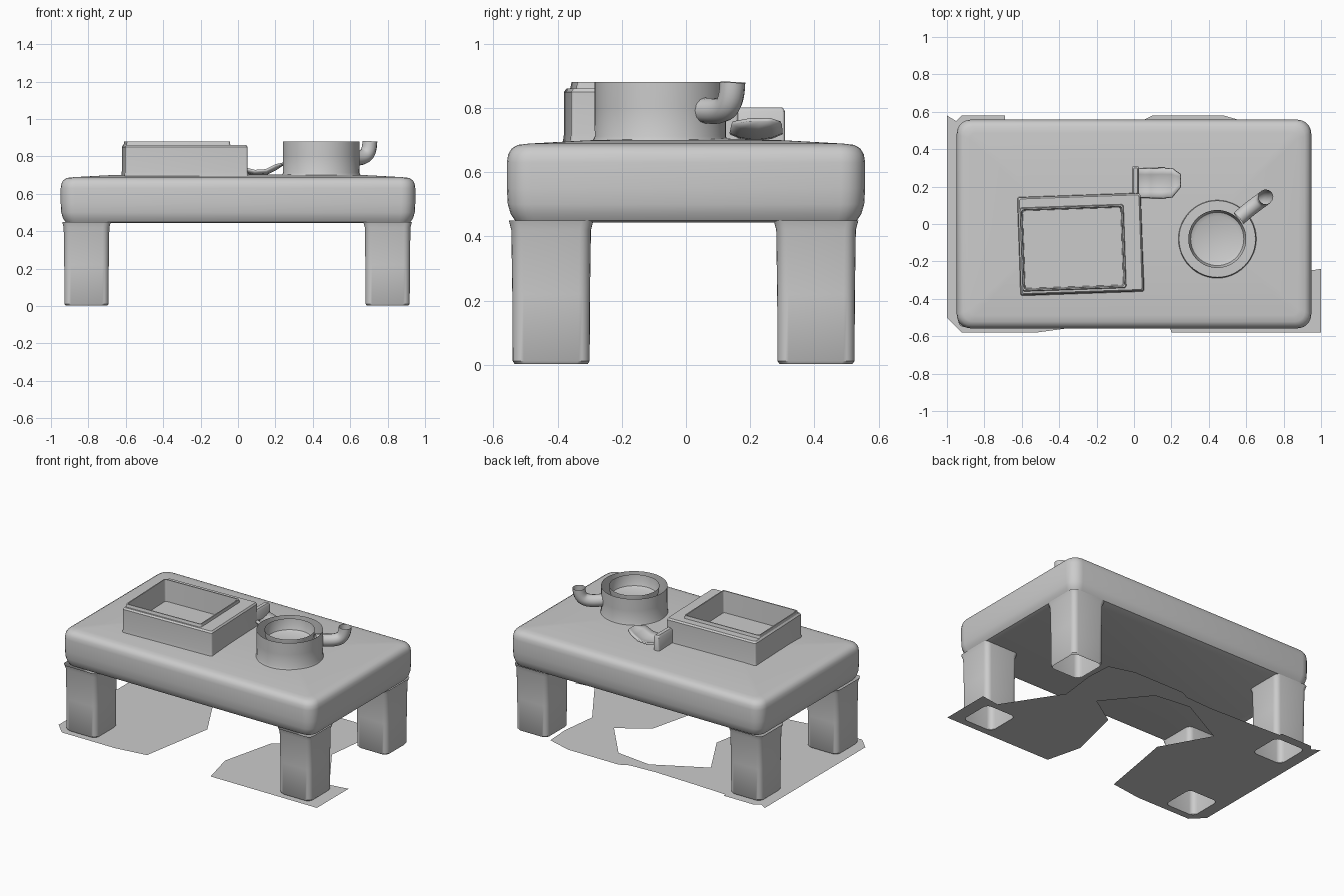
import bpy, bmesh
from math import sin, cos, pi, radians
from mathutils import Matrix, Vector

if "Cube" in bpy.data.objects:
    bpy.data.objects.remove(bpy.data.objects["Cube"])


def finish(name, bm, recalc=True):
    bmesh.ops.remove_doubles(bm, verts=bm.verts, dist=1e-5)
    if recalc:
        bmesh.ops.recalc_face_normals(bm, faces=bm.faces)
    me = bpy.data.meshes.new(name)
    bm.to_mesh(me)
    bm.free()
    ob = bpy.data.objects.new(name, me)
    bpy.context.collection.objects.link(ob)
    return ob


def ring(cx, cy, hx, hy, r, z, seg=5):
    """Rounded rectangle outline; a circle when r equals both half sizes."""
    pts = []
    for k, (sx, sy) in enumerate(((1, 1), (-1, 1), (-1, -1), (1, -1))):
        for i in range(seg + 1):
            a = (k + i / seg) * pi / 2
            pts.append((cx + sx * (hx - r) + r * cos(a),
                        cy + sy * (hy - r) + r * sin(a), z))
    return pts


def loft(name, rings, cap_start=False, cap_end=False):
    bm = bmesh.new()
    rows = [[bm.verts.new(p) for p in rg] for rg in rings]
    n = len(rows[0])
    for a, b in zip(rows, rows[1:]):
        for i in range(n):
            j = (i + 1) % n
            bm.faces.new((a[i], a[j], b[j], b[i]))
    if cap_start:
        bm.faces.new(rows[0][::-1])
    if cap_end:
        bm.faces.new(rows[-1])
    return finish(name, bm)


# Thick table top with soft edges and a slight crown
profile = [(.05, .443), (.025, .45), (.012, .47), (.003, .50), (0, .55), (0, .63),
           (.004, .655), (.015, .674), (.035, .685), (.07, .689), (.25, .699), (.42, .704)]
loft("table_top", [ring(0, 0, .948 - d, .558 - d, max(.075 - d * .6, .02), z)
                   for d, z in profile], True, True)

# Four square legs, open underneath
legs = {"front_left": (-.81, -.42), "front_right": (.80, -.42),
        "back_left": (-.81, .405), "back_right": (.80, .405)}
for key, (x, y) in legs.items():
    loft(key + "_leg", [ring(x, y, .118 + d, .12 + d, .035, z)
                        for d, z in ((-.006, .003), (0, .012), (.001, .22), (.004, .42), (.012, .45))])

# Ragged floor sheet with openings under the legs it surrounds
outline = [(-1, -.5), (-.92, -.58), (-.52, -.58), (-.30, -.55), (-.24, -.2), (-.21, -.03),
           (-.39, .29), (-.05, .47), (.2, .44), (.43, .16), (.23, .03), (.14, -.34),
           (.2, -.58), (1, -.58), (1, -.24), (.87, -.26), (.63, .11), (.66, .36),
           (.65, .53), (.48, .58), (.1, .58), (.04, .55), (-.15, .54), (-.48, .55),
           (-.69, .56), (-.69, .58), (-.92, .58), (-.95, .55), (-1, .58)]
bm = bmesh.new()
loops = [[(x, y, .003) for x, y in outline]]
loops += [ring(*legs[k], .112, .114, .035, .003)
          for k in ("front_left", "front_right", "back_left")]
edges = []
for lp in loops:
    vs = [bm.verts.new(p) for p in lp]
    edges += [bm.edges.new((vs[i - 1], vs[i])) for i in range(len(vs))]
bmesh.ops.triangle_fill(bm, edges=edges, use_beauty=True, normal=Vector((0, 0, 1)))
finish("floor_sheet", bm)

# Rectangular open box, turned slightly, with a raised thin lip
box = loft("open_box", [
    ring(0, 0, .332, .265, .012, .69),
    ring(0, 0, .328, .261, .012, .72),
    ring(0, 0, .328, .261, .012, .85),
    ring(0, 0, .320, .253, .012, .861),
    ring(-.042, -.018, .278, .224, .012, .861),
    ring(-.042, -.018, .275, .220, .012, .88),
    ring(-.042, -.018, .268, .213, .012, .88),
    ring(-.042, -.018, .262, .207, .012, .735)], False, True)
box.matrix_world = Matrix.Translation((-.285, -.108, 0)) @ Matrix.Rotation(radians(2), 4, 'Z')

# Mug: outer wall and a separate inner bowl, both open at the top
CX, CY = .445, -.08


def lathe(name, prof, cap_end=False):
    return loft(name, [ring(CX, CY, r, r, r, z, 12) for r, z in prof], False, cap_end)


lathe("mug_outer_wall", [(.212, .695), (.204, .712), (.205, .80), (.205, .88)])
lathe("mug_inner_bowl", [(.155, .88), (.152, .84), (.142, .81), (.12, .80)], True)

# Bent mug handle
cu = bpy.data.curves.new("mug_handle_path", 'CURVE')
cu.dimensions = '3D'
cu.bevel_depth = .04
cu.bevel_resolution = 4
cu.resolution_u = 6
sp = cu.splines.new('NURBS')
path = [(.56, .03, .795), (.61, .075, .79), (.67, .118, .785), (.703, .143, .82), (.705, .145, .88)]
sp.points.add(len(path) - 1)
for p, co in zip(sp.points, path):
    p.co = (*co, 1)
sp.use_endpoint_u = True
sp.order_u = 4
tmp = bpy.data.objects.new("mug_handle_path", cu)
bpy.context.collection.objects.link(tmp)
me = bpy.data.meshes.new_from_object(tmp.evaluated_get(bpy.context.evaluated_depsgraph_get()))
me.name = "mug_handle"
bpy.data.objects.remove(tmp)
bpy.context.collection.objects.link(bpy.data.objects.new("mug_handle", me))

# Small upright plate behind the box
loft("upright_plate", [ring(.008, .232, .02 - d, .076 - d, .008, z)
                       for d, z in ((0, .69), (0, .79), (.008, .802))], False, True)

# Curved scoop lying beside the plate
rows = [(.025, .145, .295, .725), (.09, .142, .295, .708), (.15, .14, .297, .712),
        (.20, .145, .295, .738), (.245, .20, .265, .768)]
bm = bmesh.new()
grid = []
for x, y0, y1, z in rows:
    grid.append([bm.verts.new((x, y0 + (y1 - y0) * t, z + .02 * abs(2 * t - 1) ** 2 * (x < .22)))
                 for t in (0, .2, .5, .8, 1)])
for a, b in zip(grid, grid[1:]):
    for i in range(4):
        bm.faces.new((a[i], b[i], b[i + 1], a[i + 1]))
scoop = finish("scoop", bm)
mod = scoop.modifiers.new("thickness", 'SOLIDIFY')
mod.thickness = .012

# Smooth shading with crisp edges
bpy.ops.object.select_all(action='SELECT')
bpy.context.view_layer.objects.active = scoop
bpy.ops.object.shade_smooth_by_angle(angle=radians(35))
